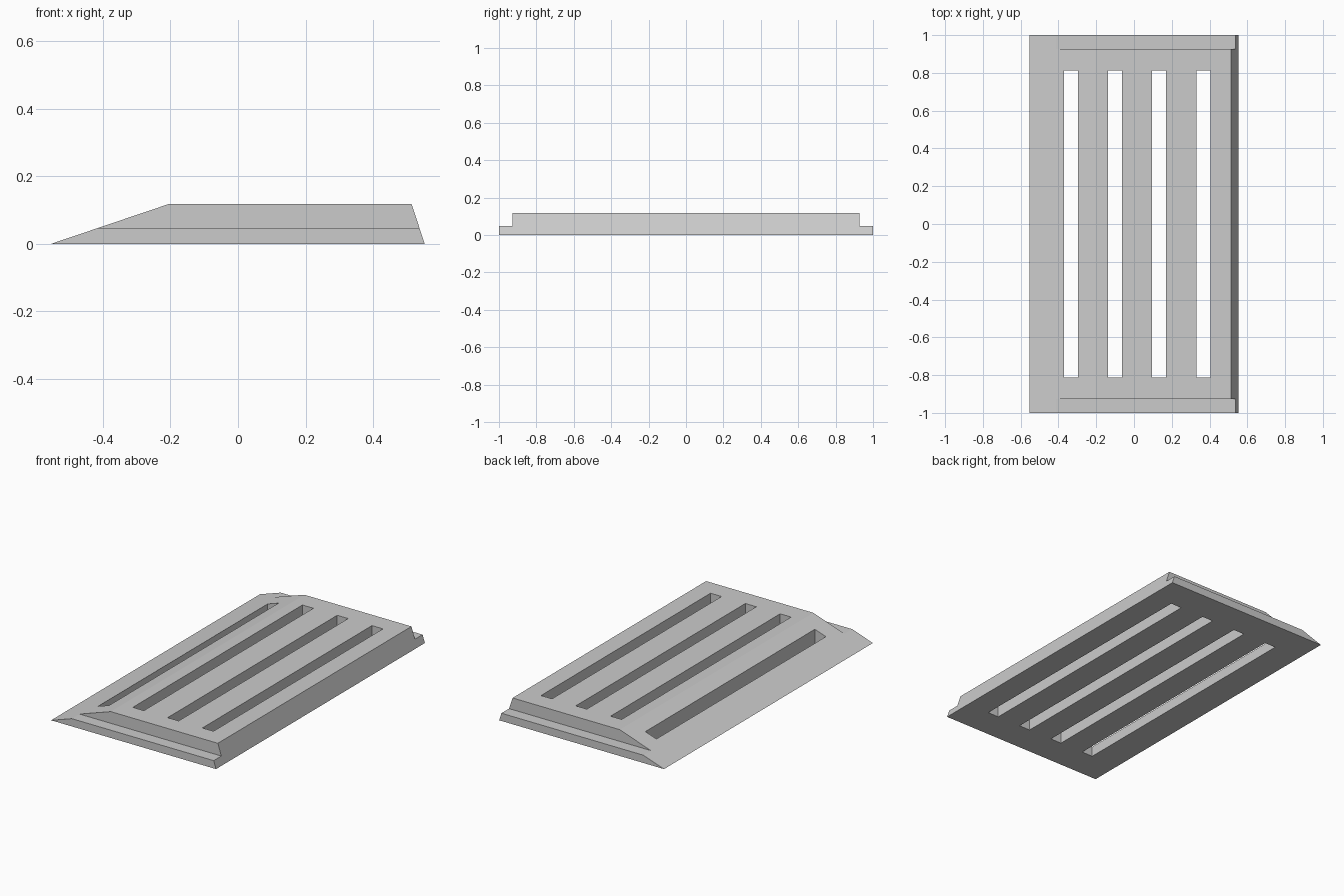
import bpy
import bmesh

cube = bpy.data.objects.get("Cube")
if cube:
    bpy.data.objects.remove(cube, do_unlink=True)

grey = bpy.data.materials.new("plain grey")
grey.use_nodes = True
colour = (0.6, 0.6, 0.6, 1)
grey.diffuse_color = colour
grey.node_tree.nodes["Principled BSDF"].inputs["Base Color"].default_value = colour

HEIGHT = 0.118
LEDGE_Z = 0.047
LEDGE_Y = 0.927
SLOT_Y = 0.812


def prism(name, profile, y0, y1):
    """Extrude an x-z outline along y."""
    bm = bmesh.new()
    face = bm.faces.new([bm.verts.new((x, y0, z)) for x, z in profile])
    ext = bmesh.ops.extrude_face_region(bm, geom=[face])
    verts = [v for v in ext["geom"] if isinstance(v, bmesh.types.BMVert)]
    bmesh.ops.translate(bm, verts=verts, vec=(0, y1 - y0, 0))
    bmesh.ops.recalc_face_normals(bm, faces=bm.faces)
    mesh = bpy.data.meshes.new(name)
    bm.to_mesh(mesh)
    bm.free()
    mesh.materials.append(grey)
    obj = bpy.data.objects.new(name, mesh)
    bpy.context.collection.objects.link(obj)
    return obj


def cut_box(target, name, x, y, z):
    """Subtract a box given by its x, y and z ranges."""
    outline = [(x[0], z[0]), (x[1], z[0]), (x[1], z[1]), (x[0], z[1])]
    cutter = prism(name, outline, *y)
    cutter.hide_render = True
    mod = target.modifiers.new(name, "BOOLEAN")
    mod.operation = "DIFFERENCE"
    mod.solver = "EXACT"
    mod.object = cutter
    bpy.context.view_layer.objects.active = target
    bpy.ops.object.modifier_apply(modifier=mod.name)
    bpy.data.objects.remove(cutter, do_unlink=True)


# Wedge body: long ramp on one side, steep edge on the other
body = prism("slotted_ramp_panel",
             [(-0.553, 0), (-0.204, HEIGHT), (0.514, HEIGHT), (0.553, 0)], -1, 1)

# Stepped ledges along both ends
for side in (-1, 1):
    ends = sorted((side * LEDGE_Y, side * 1.1))
    cut_box(body, "ledge_cutter", (-1, 1), ends, (LEDGE_Z, 0.3))

# Four long through slots
for i in range(4):
    x = -0.333 + i * 0.2333
    cut_box(body, "slot_cutter", (x - 0.037, x + 0.037), (-SLOT_Y, SLOT_Y), (-0.1, 0.3))
